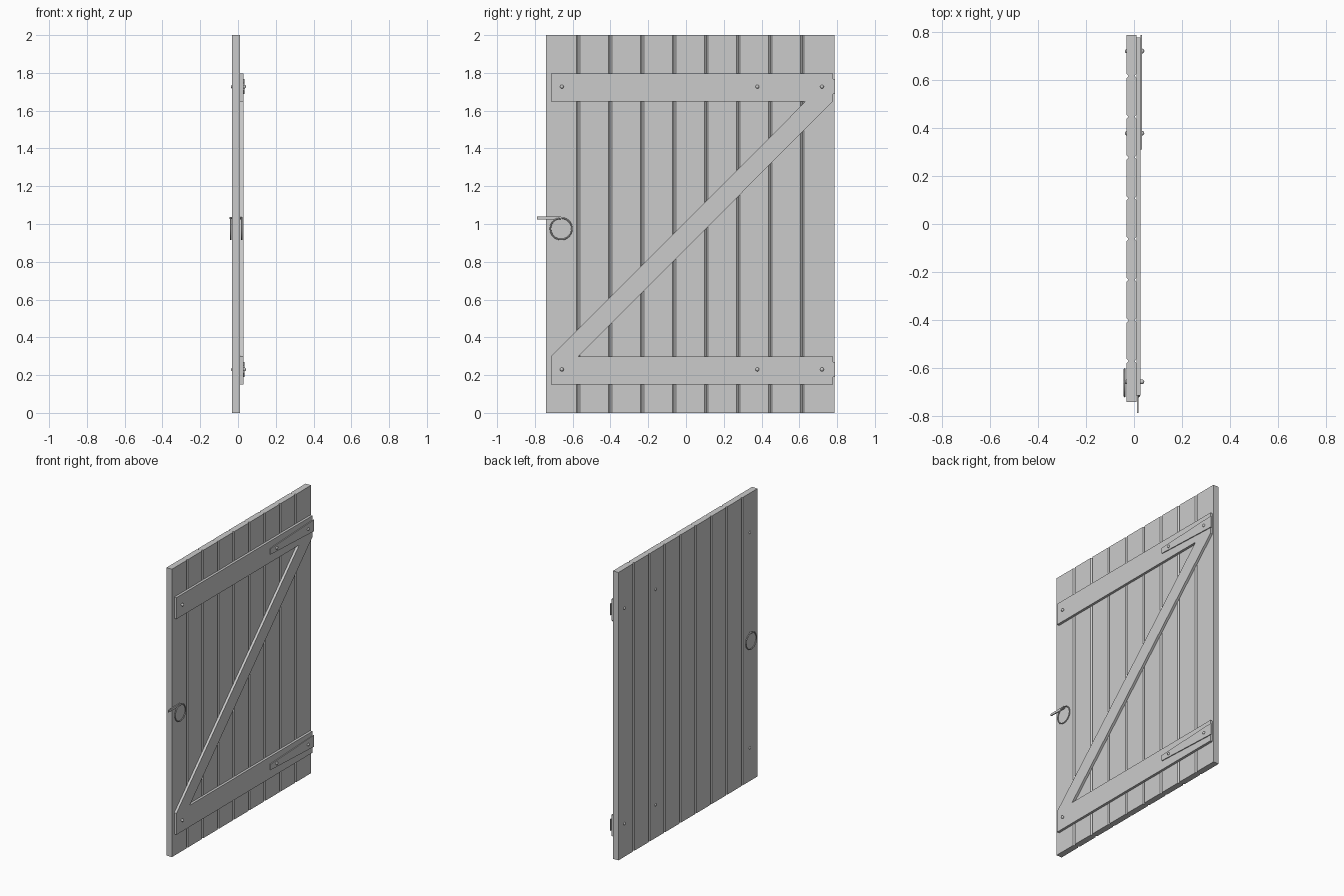
import bpy, bmesh, math
from mathutils import Vector

if "Cube" in bpy.data.objects:
    bpy.data.objects.remove(bpy.data.objects["Cube"])

BACK, FRONT, RAIL, STRAP = -0.031, 0.011, 0.028, 0.034   # x layers
Y0, Y1, N = -0.741, 0.786, 9                             # plank span
HINGE_Z = (0.23, 1.727)


def prism(name, pts, offset):
    """Extrude a 3D polygon along an offset vector."""
    bm = bmesh.new()
    face = bm.faces.new([bm.verts.new(p) for p in pts])
    ext = bmesh.ops.extrude_face_region(bm, geom=[face])
    verts = [g for g in ext["geom"] if isinstance(g, bmesh.types.BMVert)]
    bmesh.ops.translate(bm, verts=verts, vec=Vector(offset))
    bmesh.ops.recalc_face_normals(bm, faces=bm.faces)
    me = bpy.data.meshes.new(name)
    bm.to_mesh(me)
    bm.free()
    ob = bpy.data.objects.new(name, me)
    bpy.context.collection.objects.link(ob)
    return ob


def slab(name, yz, x0, x1):
    return prism(name, [(x0, y, z) for y, z in yz], (x1 - x0, 0, 0))


def finish(name):
    ob = bpy.context.object
    ob.name = name
    bpy.ops.object.shade_smooth_by_angle()
    return ob


# vertical planks with V-groove chamfers at the seams
pitch, c = (Y1 - Y0) / N, 0.009
for i in range(N):
    a, b = Y0 + i * pitch, Y0 + (i + 1) * pitch
    pts = [(BACK, a, 0), (FRONT, a, 0)] if i == 0 else \
        [(BACK, a + c, 0), (BACK + c, a, 0), (FRONT - c, a, 0), (FRONT, a + c, 0)]
    pts += [(FRONT, b, 0), (BACK, b, 0)] if i == N - 1 else \
        [(FRONT, b - c, 0), (FRONT - c, b, 0), (BACK + c, b, 0), (BACK, b - c, 0)]
    prism(f"plank_{i + 1}", pts, (0, 0, 2))

# ledges and diagonal brace
L, R = -0.715, 0.777
for name, z in (("lower_ledge", 0.15), ("upper_ledge", 1.648)):
    slab(name, [(L, z), (R, z), (R, z + 0.149), (L, z + 0.149)], FRONT, RAIL)
slab("diagonal_brace", [(L, 0.299), (L + 0.145, 0.299), (R, 1.648), (R - 0.145, 1.648)],
     FRONT, RAIL)

# tapered hinge straps and domed bolts on both faces
for z in HINGE_Z:
    slab("hinge_strap", [(0.31, z - 0.02), (0.788, z - 0.04),
                         (0.788, z + 0.04), (0.31, z + 0.02)], RAIL, STRAP)
    for y in (-0.657, 0.378, 0.72):
        for x in (0.033, -0.028):
            bpy.ops.mesh.primitive_uv_sphere_add(segments=16, ring_count=8, radius=0.01,
                                                 location=(x, y, z))
            finish("bolt_head")

# ring handles, spindle and latch bar
HY, HZ = -0.661, 0.975
for x in (-0.039, 0.020):
    bpy.ops.mesh.primitive_torus_add(major_segments=32, minor_segments=8, major_radius=0.057,
                                     minor_radius=0.004, location=(x, HY, HZ),
                                     rotation=(0, math.pi / 2, 0))
    finish("ring_handle")
bpy.ops.mesh.primitive_cylinder_add(vertices=12, radius=0.006, depth=0.068,
                                    location=(-0.010, HY, HZ + 0.057),
                                    rotation=(0, math.pi / 2, 0))
finish("handle_spindle")
slab("latch_bar", [(-0.788, 1.025), (HY, 1.022), (HY, 1.04), (-0.788, 1.039)], 0.012, 0.019)
